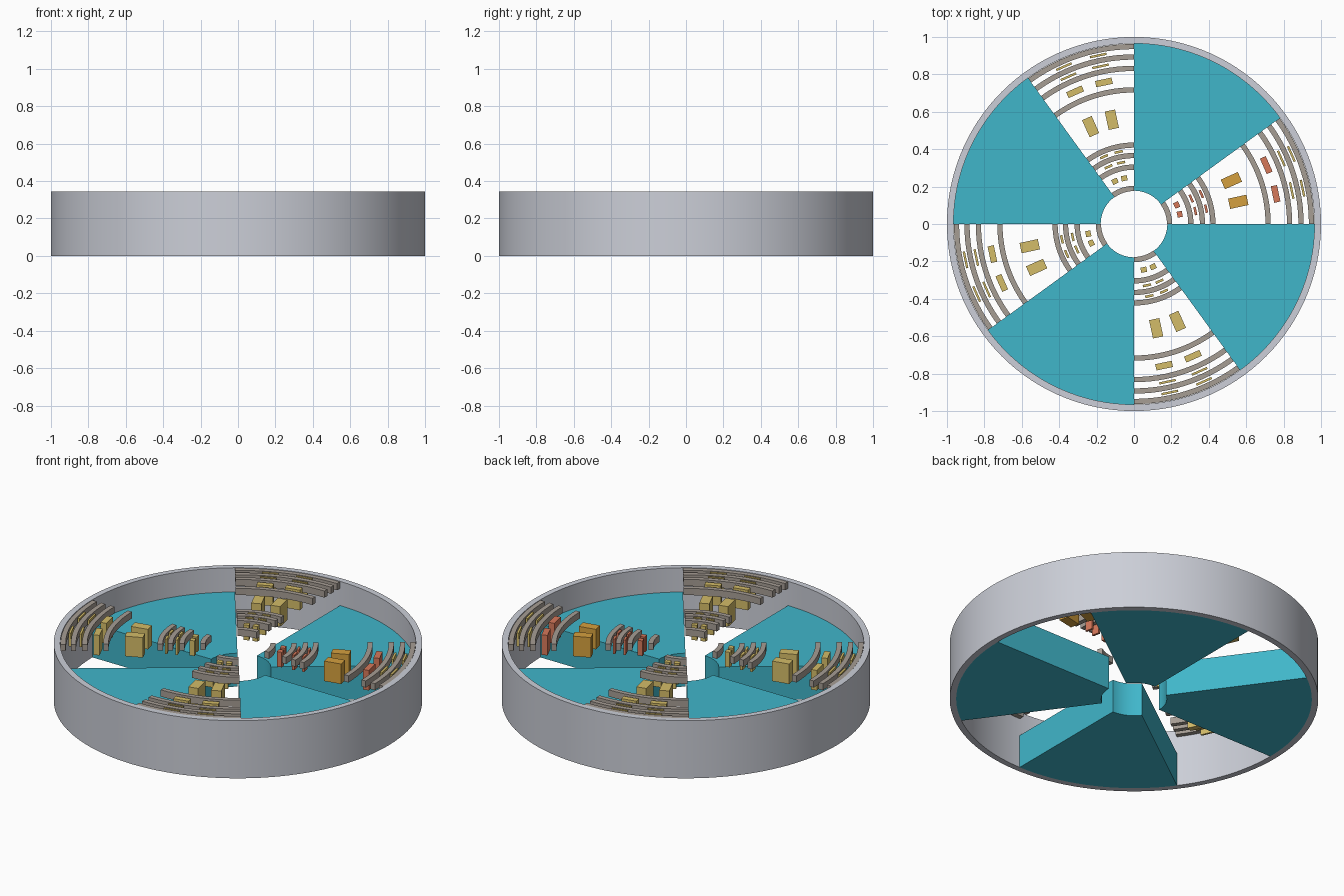
import bpy, bmesh
from math import cos, sin, radians, pi
from mathutils import Matrix

cube = bpy.data.objects.get("Cube")
if cube:
    bpy.data.objects.remove(cube, do_unlink=True)


def material(name, rgb):
    lin = [((c / 255 + 0.055) / 1.055) ** 2.4 for c in rgb] + [1]
    m = bpy.data.materials.new(name)
    m.use_nodes = True
    m.diffuse_color = lin
    m.node_tree.nodes["Principled BSDF"].inputs["Base Color"].default_value = lin
    return m


silver = material("silver", (204, 207, 216))
teal = material("teal", (64, 182, 202))
taupe = material("taupe", (166, 157, 148))
gold = material("gold", (212, 188, 104))
orange = material("orange", (213, 160, 62))
coral = material("coral", (214, 120, 90))


def finish(name, bm, mat, smooth=False):
    bmesh.ops.recalc_face_normals(bm, faces=bm.faces)
    mesh = bpy.data.meshes.new(name)
    bm.to_mesh(mesh)
    bm.free()
    mesh.materials.append(mat)
    ob = bpy.data.objects.new(name, mesh)
    bpy.context.collection.objects.link(ob)
    if smooth:
        bpy.ops.object.select_all(action='DESELECT')
        ob.select_set(True)
        bpy.context.view_layer.objects.active = ob
        bpy.ops.object.shade_smooth_by_angle(angle=radians(30))
    return ob


def sweep(name, r0, r1, z0, z1, start, span, mat):
    """Rectangular section swept round the z axis, closed when span is 360."""
    closed = span == 360
    n = max(6, round(span / 3))
    bm = bmesh.new()
    rings = []
    for i in range(n if closed else n + 1):
        a = radians(start + span * i / n)
        rings.append([bm.verts.new((r * cos(a), r * sin(a), z))
                      for r, z in ((r0, z0), (r1, z0), (r1, z1), (r0, z1))])
    pairs = list(zip(rings, rings[1:]))
    if closed:
        pairs.append((rings[-1], rings[0]))
    else:
        bm.faces.new(rings[0])
        bm.faces.new(rings[-1])
    for p, q in pairs:
        for k in range(4):
            j = (k + 1) % 4
            bm.faces.new((p[k], p[j], q[j], q[k]))
    return finish(name, bm, mat, True)


def block(name, r, angle, radial, tangent, height, mat):
    """Box hung from the rim level, turned to face the centre."""
    bm = bmesh.new()
    bmesh.ops.create_cube(bm, size=1)
    m = (Matrix.Rotation(radians(angle), 4, 'Z')
         @ Matrix.Translation((r, 0, TOP - height / 2))
         @ Matrix.Diagonal((radial, tangent, height, 1)))
    bmesh.ops.transform(bm, matrix=m, verts=bm.verts)
    return finish(name, bm, mat)


TOP = 0.343
INNER, OUTER = 0.178, 0.965

# Outer wall
sweep("outer_ring", OUTER, 1.0, 0, 0.345, 0, 360, silver)

# Radii of the curved rails, and blocks as (name, radius, radial, tangent, height)
rails = (0.19, 0.304, 0.366, 0.422, 0.717, 0.832, 0.893, 0.949)
blocks = (
    ("inner_block", 0.25, 0.028, 0.032, 0.09),
    ("inner_plate", 0.335, 0.013, 0.045, 0.09),
    ("middle_plate", 0.394, 0.013, 0.045, 0.09),
    ("large_block", 0.57, 0.10, 0.056, 0.12),
    ("tall_block", 0.774, 0.034, 0.09, 0.12),
    ("outer_plate", 0.862, 0.012, 0.09, 0.08),
    ("rim_plate", 0.921, 0.012, 0.09, 0.08),
)

for q in range(4):
    base = 90 * q
    # Solid wedge beside each open bay
    sweep(f"wedge_{q}", INNER, OUTER, 0, 0.2, base + 36, 54, teal)
    # Curved rails across the bay
    for i, r in enumerate(rails):
        sweep(f"rail_{q}_{i}", r - 0.014, r + 0.014, TOP - 0.04, TOP, base, 36, taupe)
    # Two blocks of each kind per bay; the first bay is highlighted
    for name, r, radial, tangent, height in blocks:
        mat = gold
        if q == 0 and name == "large_block":
            mat = orange
        elif q == 0 and name in ("inner_block", "tall_block", "middle_plate", "inner_plate"):
            mat = coral
        for k in (1, 2):
            block(f"{name}_{q}_{k}", r, base + 12 * k, radial, tangent, height, mat)
